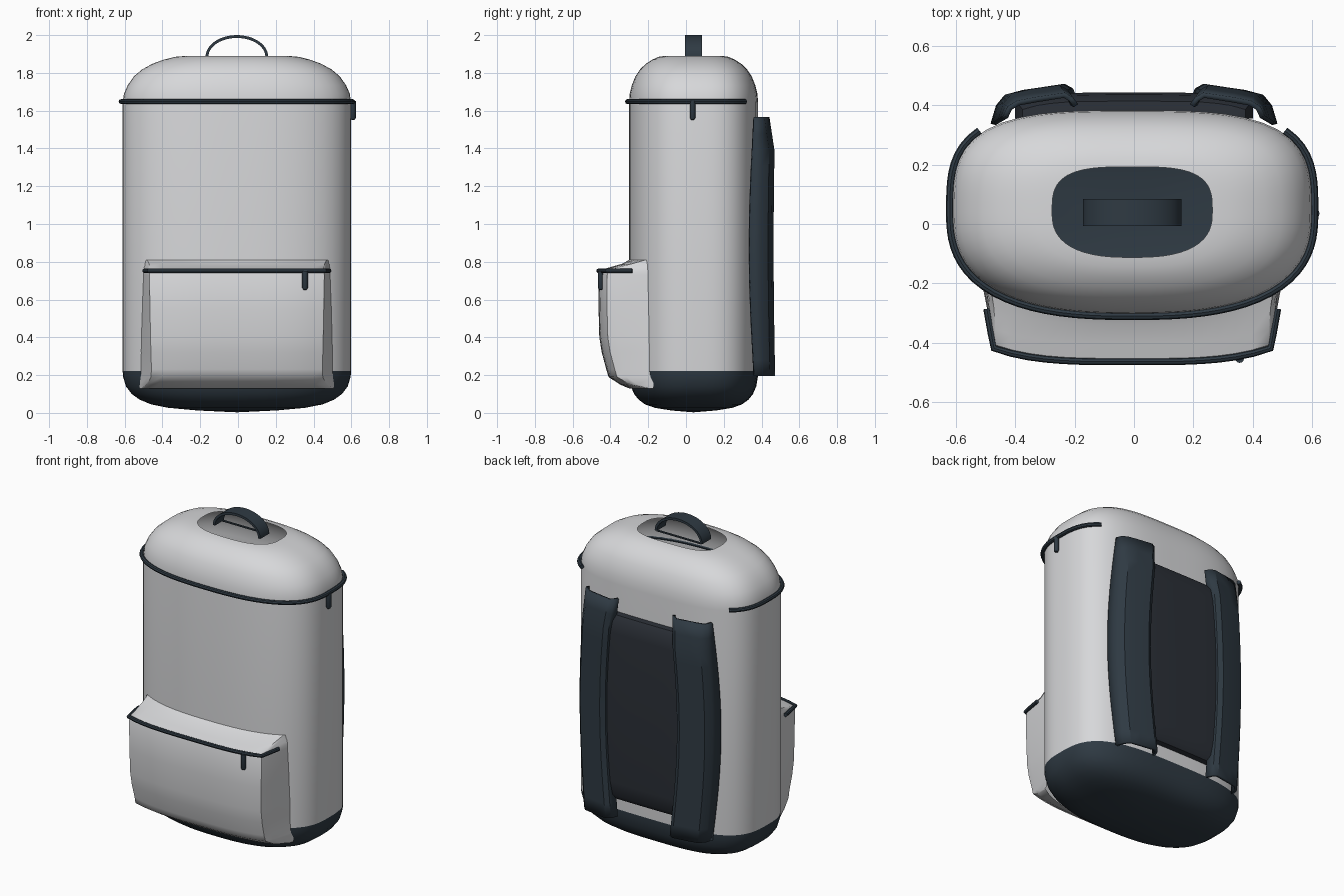
import bpy, bmesh, math
from mathutils import Vector

if "Cube" in bpy.data.objects:
    bpy.data.objects.remove(bpy.data.objects["Cube"])

CX, CY, A, B = -0.006, 0.04, 0.605, 0.342   # body centre and half sizes


def material(name, rgb):
    m = bpy.data.materials.new(name)
    m.diffuse_color = (*rgb, 1)
    m.use_nodes = True
    m.node_tree.nodes["Principled BSDF"].inputs["Base Color"].default_value = m.diffuse_color
    return m


LIGHT = material("light grey fabric", (0.68, 0.685, 0.70))
DARK = material("dark slate trim", (0.028, 0.042, 0.056))
PAD = material("charcoal padding", (0.024, 0.029, 0.038))


def finish(ob, mats, angle=40):
    for m in mats:
        ob.data.materials.append(m)
    bpy.ops.object.select_all(action='DESELECT')
    ob.select_set(True)
    bpy.context.view_layer.objects.active = ob
    if ob.type == 'CURVE':
        bpy.ops.object.convert(target='MESH')
        ob = bpy.context.object
    bpy.ops.object.shade_smooth_by_angle(angle=math.radians(angle))
    return ob


def loft(name, rows, mats, closed=False, angle=40, cap=False, rule=None, solid=0):
    """Skin a list of equal-length point rows."""
    bm = bmesh.new()
    vs = [[bm.verts.new(p) for p in r] for r in rows]
    n = len(rows[0])
    for r0, r1 in zip(vs, vs[1:]):
        for i in range(n if closed else n - 1):
            j = (i + 1) % n
            bm.faces.new((r0[i], r0[j], r1[j], r1[i]))
    if cap:
        bm.faces.new(vs[0])
        bm.faces.new(vs[-1])
    bmesh.ops.remove_doubles(bm, verts=bm.verts, dist=1e-5)
    bmesh.ops.recalc_face_normals(bm, faces=bm.faces)
    if rule:
        for f in bm.faces:
            f.material_index = rule(f.calc_center_median())
    me = bpy.data.meshes.new(name)
    bm.to_mesh(me)
    bm.free()
    ob = bpy.data.objects.new(name, me)
    bpy.context.collection.objects.link(ob)
    ob = finish(ob, mats, angle)
    if solid:
        mod = ob.modifiers.new("thickness", 'SOLIDIFY')
        mod.thickness, mod.offset = solid, 0
    return ob


def tube(name, pts, radius, mat):
    cu = bpy.data.curves.new(name, 'CURVE')
    cu.dimensions = '3D'
    cu.bevel_depth, cu.bevel_resolution, cu.use_fill_caps = radius, 2, True
    sp = cu.splines.new('POLY')
    sp.points.add(len(pts) - 1)
    for p, co in zip(sp.points, pts):
        p.co = (*co, 1)
    ob = bpy.data.objects.new(name, cu)
    bpy.context.collection.objects.link(ob)
    return finish(ob, [mat])


def outline(deg, scale=1.0, grow=0.0):
    """Point on the body cross-section: rounder front, squarer back."""
    a = math.radians(deg)
    c, s = math.cos(a), math.sin(a)
    n = 3.3 if s > 0 else 2.6
    r = (abs(c) ** n + abs(s) ** n) ** (-1 / n)
    return CX + (A * scale + grow) * r * c, CY + (B * scale + grow) * r * s


def front_y(x):
    return CY - B * (1 - min(1, abs((x - CX) / A)) ** 2.6) ** (1 / 2.6)


# Body shell, open at the top under the handle, dark base
profile = [(.445, 1.89), (.54, 1.885), (.64, 1.87), (.74, 1.848), (.83, 1.818), (.90, 1.782),
           (.955, 1.735), (.988, 1.69), (1, 1.64), (1, .222), (.995, .19), (.97, .14),
           (.92, .10), (.85, .07), (.75, .045), (.6, .027), (.35, .013), (0, 0.003)]
SEG = 64
loft("body", [[(*outline(360 * i / SEG, s), z) for i in range(SEG)] for s, z in profile],
     [LIGHT, DARK], closed=True, rule=lambda c: int(c.z < 0.222))

# Main zipper around front and sides
tube("main_zipper", [(*outline(43 - 266 * i / 60, 1, 0.008), 1.648) for i in range(61)], 0.013, DARK)


def pull(name, x, y, z):
    prof = [(0, 0), (.009, .002), (.015, .012), (.015, .1), (0, .1)]
    loft(name, [[(x + r * math.cos(k * math.pi / 6), y + r * math.sin(k * math.pi / 6), z + h)
                 for k in range(12)] for r, h in prof], [DARK], closed=True)


pull("main_zipper_pull", 0.609, 0.035, 1.55)
pull("pocket_zipper_pull", 0.355, -0.452, 0.65)


# Front pocket: rows of (z, back half width, front half width, front y, side corner y)
def pocket_row(z, wb, wf, y, blend):
    pts = []
    for i in range(-8, 9):
        s = i / 8
        x = CX + wf * s
        yy = y + 0.045 * abs(s) ** 3.5
        pts.append((x, front_y(x) * (1 - blend) + yy * blend, z))

    def side(sg):
        xb, xf = CX + sg * wb, CX + sg * (wf + (wb - wf) * 0.3)
        yb = front_y(xb) + 0.015
        yf = yb + (pts[0][1] + 0.045 * blend - yb) * (0.97 if blend > .5 else 1)
        return [(xb, yb, z), (xf, yf, z)]
    return side(-1) + pts + side(1)[::-1]


spec = [(.13, .515, .50, -.30, 0), (.15, .514, .475, -.365, .75), (.19, .513, .455, -.41, 1),
        (.23, .512, .452, -.422, 1), (.32, .51, .455, -.446, 1), (.40, .508, .457, -.459, 1),
        (.55, .503, .46, -.463, 1), (.73, .496, .463, -.462, 1), (.757, .495, .46, -.452, 1),
        (.772, .494, .46, -.40, 1), (.79, .492, .465, -.345, .8), (.81, .49, .475, -.30, 0)]
loft("front_pocket", [pocket_row(*r) for r in spec], [LIGHT], angle=50)

# Pocket zipper follows the upper edge of the pocket
edge = pocket_row(.752, .496, .465, -.463, 1)[1:-1]
ends = [(CX + sg * .489, -0.285, .752) for sg in (-1, 1)]
tube("pocket_zipper", [ends[0]] + edge + [ends[1]], 0.012, DARK)

# Back padding: rounded plate following the back
pad_rows = []
for z, d, w in [(.30, .0, .35), (.305, .03, .375), (.335, .052, .39), (.42, .06, .40), (1.36, .06, .40),
                (1.43, .052, .39), (1.465, .03, .375), (1.47, .0, .35)]:
    row = [(-w, .355, z)]
    for i in range(-8, 9):
        s = i / 8
        row.append((w * s, .383 + d * (1 - .1 * s * s) - .025 * abs(s) ** 5, z))
    pad_rows.append(row + [(w, .355, z)])
loft("back_pad", pad_rows, [PAD], closed=True, cap=True)

# Shoulder straps: bent channel, bowed outwards at mid height
for sg, side in ((-1, "left"), (1, "right")):
    rows = []
    for i in range(17):
        t = i / 16
        z = .195 + 1.37 * t
        b = math.sin(math.pi * t)
        drop = .03 * max(0, (t - .87) / .13)
        sec = [(.432 + .042 * b, .36 - .025 * b, 0), (.418 + .038 * b, .405 - .01 * b, .5),
               (.39 + .04 * b, .437 - .01 * b, 1), (.33 + .042 * b, .448 - .006 * b, 1),
               (.235 + .045 * b, .463 - .008 * b, 1), (.212 + .045 * b, .45 - .008 * b, 1),
               (.195 + .045 * b, .41 - .01 * b, .4)]
        rows.append([(sg * x, y - drop * k, z) for x, y, k in sec])
    loft(side + "_shoulder_strap", rows, [DARK], angle=35, solid=0.018)

# Top handle: flat arched band with a thin rod between its feet
arch = []
for i in range(25):
    a = math.pi * i / 24
    c, s = math.cos(a), math.sin(a)
    o, n = (.166 * c, 1.885 + .115 * s), (.151 * c, 1.885 + .1 * s)
    arch.append([(CX + o[0], -.006, o[1]), (CX + o[0], .084, o[1]),
                 (CX + n[0], .084, n[1]), (CX + n[0], -.006, n[1])])
loft("top_handle", arch, [DARK], closed=True, cap=True)
tube("handle_rod", [(CX - .155, .077, 1.884), (CX + .155, .077, 1.884)], 0.006, DARK)
